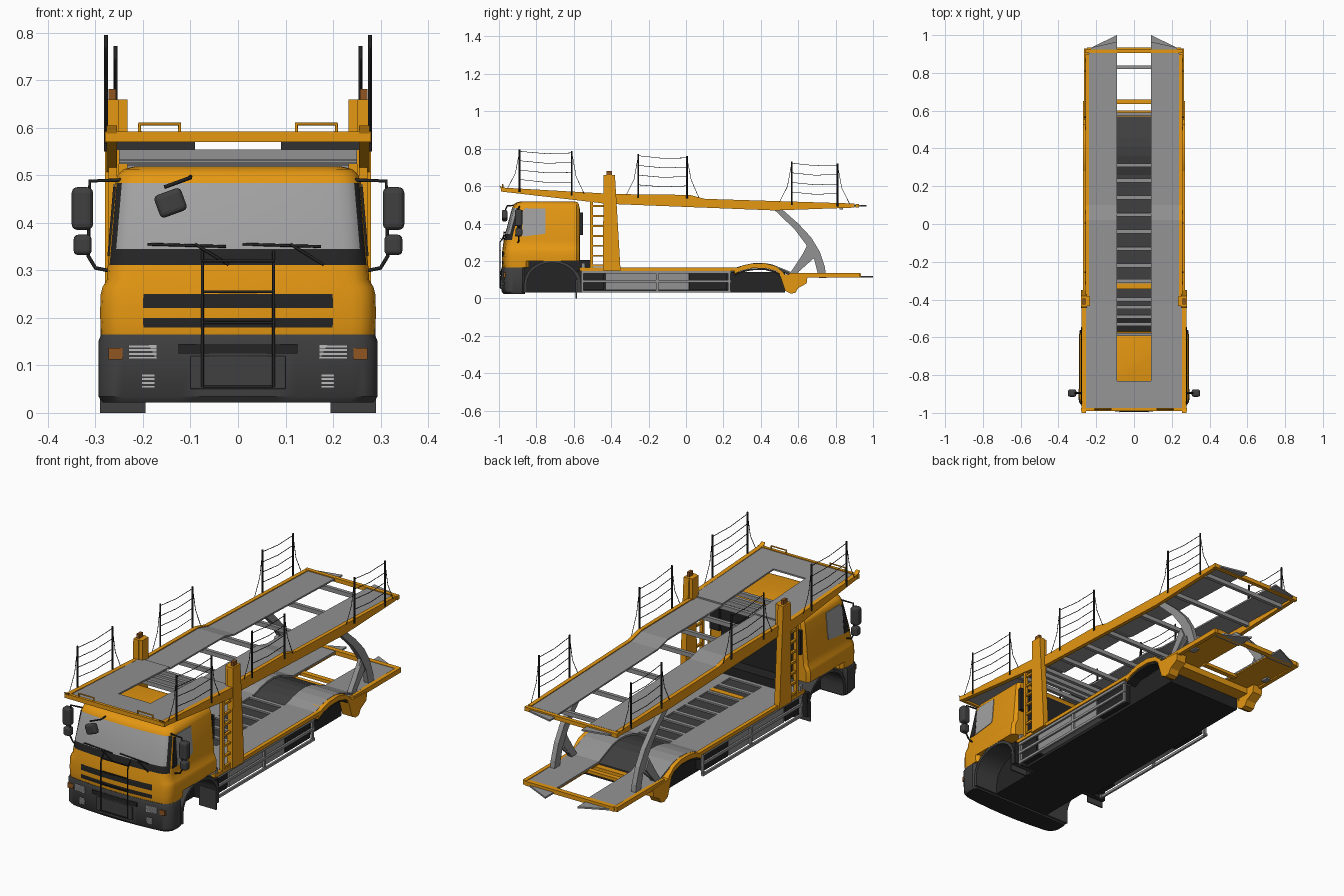
import bpy, bmesh, math
from mathutils import Vector

if "Cube" in bpy.data.objects:
    bpy.data.objects.remove(bpy.data.objects["Cube"])

def mat(name, r, g, b):
    m = bpy.data.materials.new(name)
    m.diffuse_color = (r, g, b, 1)
    m.use_nodes = True
    m.node_tree.nodes["Principled BSDF"].inputs["Base Color"].default_value = m.diffuse_color
    return m

ORANGE = mat("orange_paint", 0.78, 0.31, 0.006)
GREY = mat("deck_grey", 0.29, 0.29, 0.29)
GLASS = mat("glass_grey", 0.36, 0.36, 0.36)
BLACK = mat("black", 0.018, 0.018, 0.018)
DARK = mat("dark_plastic", 0.05, 0.05, 0.05)
LAMP = mat("lamp_grey", 0.5, 0.5, 0.5)
AMBER = mat("amber_brown", 0.28, 0.09, 0.015)

def finish(name, bm, mats, mirror=False, smooth=False, bevel=0):
    bmesh.ops.recalc_face_normals(bm, faces=bm.faces[:])
    me = bpy.data.meshes.new(name)
    bm.to_mesh(me)
    bm.free()
    for m in mats:
        me.materials.append(m)
    ob = bpy.data.objects.new(name, me)
    bpy.context.collection.objects.link(ob)
    if bevel:
        b = ob.modifiers.new("Bevel", "BEVEL")
        b.width, b.segments = bevel, 3
    if mirror:
        ob.modifiers.new("Mirror", "MIRROR")
    if smooth:
        bpy.ops.object.select_all(action='DESELECT')
        ob.select_set(True)
        bpy.context.view_layer.objects.active = ob
        bpy.ops.object.shade_smooth_by_angle(angle=math.radians(35))
    return ob

def prism(name, pts, a, b, m, axis='x', mirror=True, **kw):
    """Outline extruded from a to b: (y,z) outline along x, or (x,y) outline along z."""
    bm = bmesh.new()
    put = (lambda p, t: (t, p[0], p[1])) if axis == 'x' else (lambda p, t: (p[0], p[1], t))
    A = [bm.verts.new(put(p, a)) for p in pts]
    B = [bm.verts.new(put(p, b)) for p in pts]
    bm.faces.new(A)
    bm.faces.new(B[::-1])
    n = len(pts)
    for i in range(n):
        bm.faces.new((A[i], A[(i + 1) % n], B[(i + 1) % n], B[i]))
    return finish(name, bm, [m], mirror, **kw)

def box(name, x0, x1, y0, y1, z0, z1, m, mirror=True, **kw):
    return prism(name, [(y0, z0), (y1, z0), (y1, z1), (y0, z1)], x0, x1, m, 'x', mirror, **kw)

def strip(name, path, t, a, b, m, mirror=True, **kw):
    """Plate following a (y,z) path, t thick below it."""
    return prism(name, path + [(y, z - t) for y, z in path[::-1]], a, b, m, 'x', mirror, **kw)

def tube(name, pts, r, m, mirror=True, res=2):
    cu = bpy.data.curves.new(name, 'CURVE')
    cu.dimensions, cu.bevel_depth, cu.bevel_resolution, cu.use_fill_caps = '3D', r, res, True
    s = cu.splines.new('POLY')
    s.points.add(len(pts) - 1)
    for p, q in zip(s.points, pts):
        p.co = (*q, 1)
    tmp = bpy.data.objects.new(name, cu)
    bm = bmesh.new()
    bm.from_mesh(bpy.data.meshes.new_from_object(tmp))
    bpy.data.objects.remove(tmp)
    for f in bm.faces:
        f.material_index = 0
    return finish(name, bm, [m], mirror)

def loft(name, levels, mats, rule, k=0.25):
    """Stack of plan outlines (z, half width, front y, back y, corner radius), bowed front."""
    bm = bmesh.new()
    rings = []
    for z, hw, yf, yb, r in levels:
        w = hw - r
        cy = yf + k * w * w + r
        half = [(w + r * math.sin(a), cy - r * math.cos(a)) for a in [math.pi / 8 * i for i in range(1, 5)]]
        front = [(w * i / 6, yf + k * (w * i / 6) ** 2) for i in range(-6, 7)]
        loop = front + half + [(hw, yb - .015), (hw - .015, yb), (-hw + .015, yb), (-hw, yb - .015)] \
            + [(-x, y) for x, y in half[::-1]]
        rings.append([bm.verts.new((x, y, z)) for x, y in loop])
    n = len(rings[0])
    for a, b in zip(rings, rings[1:]):
        for i in range(n):
            bm.faces.new((a[i], a[(i + 1) % n], b[(i + 1) % n], b[i]))
    bm.faces.new(rings[0][::-1])
    bm.faces.new(rings[-1])
    bm.normal_update()
    for f in bm.faces:
        f.material_index = rule(f.calc_center_median(), f.normal)
    return finish(name, bm, mats, smooth=True)

# ---- cab: painted shell with windscreen and grille picked by height and direction
def cab_rule(c, n):
    if n.y < -.4 and .31 < c.z < .485:
        return 2 if (c.z > .345 and n.y < -.7) else 1
    if n.y < -.7 and abs(c.x) < .2 and (.22 < c.z < .25 or .18 < c.z < .2):
        return 1
    return 0

loft("cab_shell", [(.2, .29, -.985, -.57, .05), (.221, .29, -.985, -.57, .05), (.25, .289, -.983, -.57, .05),
     (.265, .285, -.981, -.57, .05), (.28, .276, -.979, -.57, .05), (.311, .274, -.974, -.57, .05),
     (.345, .271, -.967, -.57, .05), (.484, .259, -.93, -.57, .05), (.503, .252, -.92, -.572, .05),
     (.513, .24, -.905, -.58, .05), (.519, .215, -.88, -.6, .05)], [ORANGE, BLACK, GLASS], cab_rule)
loft("cab_lower_front", [(.165, .288, -.983, -.84, .05), (.18, .289, -.985, -.84, .05),
     (.2, .29, -.985, -.84, .05)], [ORANGE, BLACK], cab_rule)
loft("bumper", [(.022, .285, -.975, -.86, .05), (.035, .294, -.985, -.86, .05), (.15, .294, -.99, -.86, .05),
     (.165, .288, -.985, -.86, .05)], [DARK, BLACK], lambda c, n: 1 if n.z < -.9 else 0)
box("bumper_centre_panel", -.1, .1, -.993, -.97, .05, .12, DARK, False, bevel=.003)
box("bumper_slot", -.125, .125, -.991, -.97, .125, .145, BLACK, False)
for i in range(4):
    z = .113 + i * .008
    box("headlight", .172, .23, -.984, -.96, z, z + .006, LAMP)
    box("fog_lamp", .175, .203, -.984, -.96, z - .061, z - .055, LAMP)
box("indicator", .243, .272, -.977, -.95, .112, .137, AMBER)
box("cab_underside", -.16, .16, -.97, -.5, .03, .205, BLACK, False)
box("cab_back_panel", -.2, .2, -.575, -.566, .2, .48, BLACK, False)

def side_x(z):
    return .276 + (.259 - .276) * (z - .28) / .204

def side_plate(name, pts, m):
    bm = bmesh.new()
    f = bm.faces.new([bm.verts.new((side_x(z) + .003, y, z)) for y, z in pts])
    e = bmesh.ops.extrude_face_region(bm, geom=[f])
    bmesh.ops.translate(bm, vec=(-.006, 0, 0), verts=[v for v in e["geom"] if isinstance(v, bmesh.types.BMVert)])
    finish(name, bm, [m], True)

side_plate("side_window", [(-.875, .33), (-.755, .345), (-.75, .36), (-.75, .48), (-.86, .482), (-.875, .46)], GLASS)
side_plate("window_pillar_trim", [(-.915, .33), (-.88, .33), (-.872, .47), (-.885, .475)], BLACK)
box("door_handle", .27, .28, -.735, -.715, .215, .23, BLACK)
box("air_intake", .2, .255, -.57, -.552, .34, .46, BLACK)

# ---- front wheel arches and mud flaps
def arch(cy, cz, ry, rz, n=12):
    return [(cy - ry * math.cos(math.pi * i / n), cz + rz * math.sin(math.pi * i / n)) for i in range(n + 1)]

prism("front_wheel_arch", [(-.865, .03)] + arch(-.715, .08, .15, .125) + [(-.565, .03), (-.58, .03)]
      + arch(-.715, .08, .135, .11)[::-1] + [(-.85, .03)], .15, .289, DARK, smooth=True)
box("front_mud_flap", .195, .29, -.59, -.583, 0, .1, DARK)
box("step_panel", .15, .286, -.583, -.56, .03, .15, BLACK)

# ---- mirrors, wipers and front guard
box("large_mirror", .305, .35, -.915, -.875, .385, .475, DARK, bevel=.012)
box("small_mirror", .308, .346, -.912, -.875, .332, .375, DARK, bevel=.01)
tube("mirror_bracket", [(.245, -.89, .49), (.312, -.895, .488), (.315, -.895, .33), (.3, -.895, .305),
     (.265, -.9, .298)], .004, BLACK)
kerb = box("kerb_mirror", -.03, .03, -.015, .015, -.025, .025, DARK, False, bevel=.01)
kerb.location, kerb.rotation_euler = (-.142, -.97, .442), (0, -.35, 0)
tube("kerb_mirror_arm", [(-.155, -.965, .475), (-.1, -.955, .495), (-.1, -.92, .497)], .004, BLACK, False)
for x in (0, .2):
    tube("wiper_blade", [(-.19 + x, -.963, .355), (-.025 + x, -.972, .35)], .003, BLACK, False)
    tube("wiper_arm", [(-.09 + x, -.972, .355), (-.02 + x, -.978, .312)], .003, BLACK, False)
tube("front_guard_upright", [(.075, -.97, .34), (.075, -.994, .3), (.075, -.994, .055)], .003, BLACK)
for z in (.055, .19, .255, .32):
    tube("front_guard_bar", [(-.075, -.993, z), (.075, -.993, z)], .003, BLACK, False)

# ---- chassis and side equipment
box("chassis", -.21, .21, -.57, .53, .03, .14, BLACK, False)
for n, a, b, m in (("front_toolbox", -.555, -.44, BLACK), ("grey_toolbox", -.43, .015, GREY), ("rear_toolbox", .02, .22, BLACK)):
    box(n, .2, .25, a, b, .045, .14, m)
for z in (.03, .085, .133):
    box("side_guard_rail", .255, .265, -.56, .24, z, z + .013, GREY)
for y in (-.56, -.16, .225):
    box("side_guard_post", .25, .262, y, y + .012, .03, .146, GREY)
box("exhaust_stub", .25, .265, -.56, -.54, .14, .19, GREY)

# ---- lower deck with hump over the rear wheels
LOW = [(-.57, .162), (.26, .162), (.31, .178), (.36, .188), (.41, .19), (.46, .182), (.52, .158), (.57, .137)]
strip("lower_deck_track", LOW + [(.92, .132)], .008, .09, .25, GREY)
strip("lower_deck_centre", [(y, z - .008) for y, z in LOW], .012, -.09, .09, DARK, False)
strip("lower_rear_underside", [(.53, .128), (.92, .123)], .006, .09, .245, ORANGE)
for i in range(9):
    y = -.5 + i * .09
    box("lower_deck_rung", -.09, .09, y, y + .02, .15, .162, GREY, False)
box("lower_deck_cross_beam", -.09, .09, -.345, -.315, .15, .164, ORANGE, False)
box("lower_deck_edge", .25, .27, -.57, .28, .147, .165, ORANGE)
FEND = [(.26, .155), (.3, .175), (.35, .186), (.42, .188), (.48, .172), (.52, .14), (.54, .1)]
strip("rear_fender", FEND, .025, .21, .27, ORANGE, smooth=True)
strip("rear_fender_liner", [(y, z - .026) for y, z in FEND[:-1]], .01, .2, .262, BLACK)
prism("rear_bracket", [(.5, .13), (.53, .04), (.56, .025), (.585, .03), (.6, .055), (.645, .08), (.65, .12)],
      .215, .27, ORANGE)
box("rear_under_beam", -.22, .22, .53, .6, .09, .122, ORANGE, False)
box("rear_deck_edge", .245, .265, .55, .93, .112, .136, ORANGE)
box("rear_deck_cross_beam", -.25, .25, .91, .935, .112, .134, ORANGE, False)
box("rear_deck_mid_beam", -.1, .1, .635, .66, .112, .128, ORANGE, False)
RAMP = [(.09, .9), (.24, .9), (.225, .935), (.09, 1.0)]
prism("lower_ramp_tip", RAMP, .112, .12, GREY, 'z')

# ---- upper deck in two sections
prism("upper_front_rail", [(-1, .605), (-.98, .592), (-.42, .56), (-.44, .507), (-.5, .515), (-.98, .57)], .255, .277, ORANGE)
prism("upper_rear_rail", [(-.42, .558), (.02, .553), (.1, .532), (.9, .507), (.9, .485), (.475, .47), (-.36, .503), (-.42, .51)],
      .237, .257, ORANGE)
strip("upper_front_track", [(-.98, .588), (-.42, .56)], .008, .09, .256, GREY)
strip("upper_front_plate", [(-.98, .588), (-.83, .5805)], .008, -.09, .09, GREY, False)
UP = [(-.42, .553), (.02, .548), (.1, .528), (.9, .503)]
strip("upper_rear_track", UP, .008, .09, .238, GREY)
box("upper_front_beam", -.28, .28, -.99, -.975, .57, .592, ORANGE, False)
box("upper_tail_beam", -.26, .26, .905, .925, .485, .505, ORANGE, False)
prism("upper_ramp_tip", [(x, y - .035 * (y > .95)) for x, y in RAMP], .49, .498, GREY, 'z')

def zup(y):
    P = [(-.98, .588)] + UP
    for (a, za), (b, zb) in zip(P, P[1:]):
        if y <= b:
            return za + (zb - za) * (y - a) / (b - a)
    return P[-1][1]

for y in (-.585, -.53, -.49, -.44, -.3, -.13, .05, .31, .58, .83):
    w = .25 if y < -.42 else .238
    box("upper_cross_bar", -w, w, y - .009, y + .009, zup(y) - .03, zup(y) - .009, GREY, False)
tube("front_handle", [(.123, -.98, .58), (.123, -.98, .608), (.207, -.98, .608), (.207, -.98, .58)], .004, ORANGE)

# ---- lifting towers with ladders
prism("lift_tower", [(-.445, .15), (-.35, .15), (-.38, .66), (-.44, .66)], .25, .28, ORANGE)
box("tower_sleeve", .233, .255, -.435, -.385, .49, .66, ORANGE)
box("tower_cap", .257, .272, -.425, -.395, .66, .682, AMBER)
box("tower_ladder_stile", .255, .272, -.512, -.498, .16, .52, ORANGE)
for i in range(7):
    box("tower_ladder_rung", .258, .27, -.5, -.44, .17 + i * .053, .18 + i * .053, ORANGE)

# ---- rear scissor arms
prism("rear_arm", [(.47, .475), (.515, .475), (.6, .4), (.67, .325), (.715, .25), (.742, .17), (.75, .11), (.71, .11),
      (.7, .15), (.685, .21), (.64, .29), (.58, .37)], .215, .24, GREY)
prism("rear_arm_brace", [(.645, .27), (.67, .22), (.605, .145), (.59, .12), (.55, .125), (.6, .2)], .22, .245, GREY)
prism("rear_arm_brace_fill", [(.645, .28), (.69, .22), (.6, .14), (.585, .15)], .222, .238, GREY)

# ---- safety fences: posts, sagging wires and end stays
for x, y0, y1, t0, t1 in ((.278, -.89, -.61, .795, .787), (.258, -.255, .005, .772, .76), (.258, .565, .81, .732, .722)):
    b0, b1 = zup(y0) - .015, zup(y1) - .015
    for y, b, t, d in ((y0, b0, t0, -.065), (y1, b1, t1, .065)):
        tube("fence_post", [(x, y, b), (x, y, t)], .0045, BLACK)
        tube("fence_stay", [(x, y, t - .01), (x, y + d * .35, b + .1), (x, y + d, zup(y + d))], .0016, BLACK, res=1)
    for i in range(4):
        f = .3 + .22 * i
        za, zb = b0 + (t0 - b0) * f, b1 + (t1 - b1) * f
        tube("fence_wire", [(x, y0, za), (x, (y0 + y1) / 2, (za + zb) / 2 - .008), (x, y1, zb)], .0016, BLACK, res=1)
